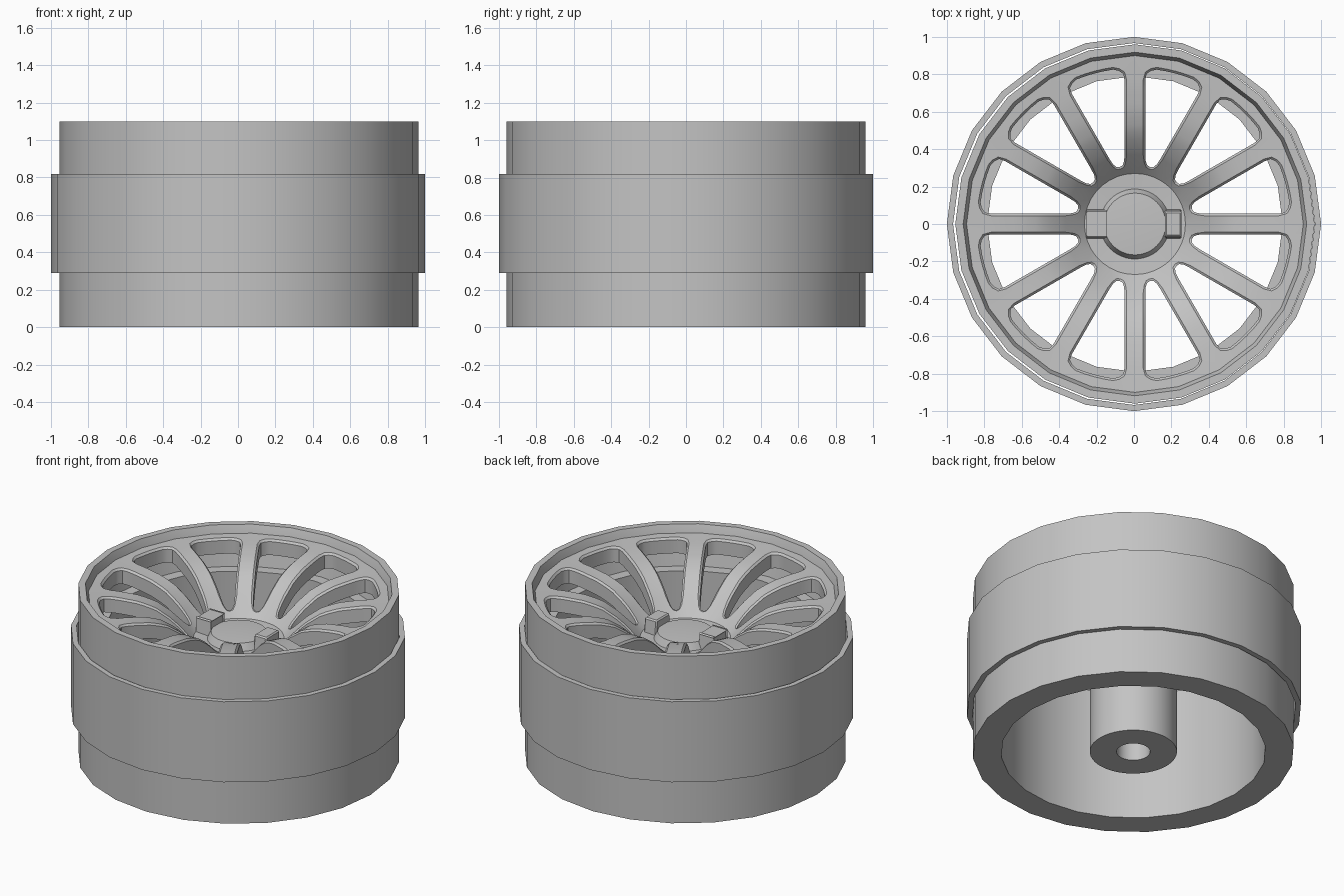
import bpy, bmesh
from math import sin, cos, pi, radians, hypot, atan2

if "Cube" in bpy.data.objects:
    bpy.data.objects.remove(bpy.data.objects["Cube"], do_unlink=True)

grey = bpy.data.materials.new("plain_grey")
grey.use_nodes = True
grey.diffuse_color = (0.55, 0.55, 0.55, 1)
grey.node_tree.nodes["Principled BSDF"].inputs["Base Color"].default_value = grey.diffuse_color
SHIFT = 0.005  # the wheel sits slightly off centre in the outer band


def finish(name, bm, x=0.0):
    bmesh.ops.remove_doubles(bm, verts=bm.verts, dist=0.0005)
    bmesh.ops.dissolve_degenerate(bm, edges=bm.edges, dist=0.0002)
    bmesh.ops.recalc_face_normals(bm, faces=bm.faces)
    mesh = bpy.data.meshes.new(name)
    bm.to_mesh(mesh)
    bm.free()
    mesh.materials.append(grey)
    ob = bpy.data.objects.new(name, mesh)
    bpy.context.collection.objects.link(ob)
    ob.location.x = x
    bpy.ops.object.select_all(action='DESELECT')
    ob.select_set(True)
    bpy.context.view_layer.objects.active = ob
    bpy.ops.object.shade_smooth_by_angle(angle=radians(32))
    return ob


def lathe(name, profile, sides, x=0.0, closed=True):
    """Revolve (radius, height) points around z."""
    bm = bmesh.new()
    rings = [[bm.verts.new((r * cos(2 * pi * i / sides), r * sin(2 * pi * i / sides), z))
              for i in range(sides)] for r, z in profile]
    pairs = list(zip(rings, rings[1:]))
    if closed:
        pairs.append((rings[-1], rings[0]))
    for a, b in pairs:
        for i in range(sides):
            j = (i + 1) % sides
            bm.faces.new((a[i], a[j], b[j], b[i]))
    return finish(name, bm, x)


# Outer band and rim barrel
lathe("outer_band", [(0.967, 0.29), (1, 0.29), (1, 0.82), (0.967, 0.82)], 24)
lathe("rim_barrel", [(0.79, 0), (0.96, 0), (0.96, 1.1), (0.918, 1.1), (0.9, 1.05),
                     (0.88, 0.95), (0.86, 0.85), (0.79, 0.85)], 24, SHIFT)

# Hub column with bore, face and centre boss
lathe("hub", [(0, 0.6), (0.1, 0.6), (0.1, 0), (0.26, 0), (0.26, 0.65), (0.272, 0.78),
              (0.187, 0.775), (0.165, 0.82), (0, 0.83)], 48, SHIFT, closed=False)

# Spoke face: one half spoke, mirrored and repeated
HEIGHT = [(0.27, 0.78), (0.33, 0.84), (0.4, 0.91), (0.5, 0.98), (0.6, 1.015),
          (0.72, 1.035), (0.83, 1.045), (0.92, 1.05)]


def height(r):
    for (r0, z0), (r1, z1) in zip(HEIGHT, HEIGHT[1:]):
        if r <= r1:
            return z0 + (z1 - z0) * (r - r0) / (r1 - r0)
    return HEIGHT[-1][1]


def polar(r, degrees):
    return r * cos(radians(degrees)), r * sin(radians(degrees))


# Pairs: point on the window edge, matching point on the spoke's middle, hub or ring
columns = [(polar(0.315, 15), polar(0.265, 15)), (polar(0.32, 12), polar(0.265, 8)),
           (polar(0.34, 9.8), polar(0.265, 0))]
columns += [((0.37 + 0.04 * i, 0.056), (0.37 + 0.04 * i, 0)) for i in range(11)]
columns += [((0.802, 0.062), polar(0.905, 0)), (polar(0.823, 6), polar(0.905, 5)),
            (polar(0.833, 8), polar(0.905, 8)), (polar(0.833, 11.5), polar(0.905, 11.5)),
            (polar(0.833, 15), polar(0.905, 15))]
THICK = 0.1
CHAMFER = 0.012


def section(window, middle):
    """Points from the top middle, over the chamfered edge, to the underside."""
    (wx, wy), (mx, my) = window, middle
    t = CHAMFER / hypot(mx - wx, my - wy)
    bx, by = wx + (mx - wx) * t, wy + (my - wy) * t
    zw, zm = height(hypot(wx, wy)), height(hypot(mx, my))
    return [(mx, my, zm), (bx, by, height(hypot(bx, by))), (wx, wy, zw - CHAMFER),
            (wx, wy, zw - THICK), (mx, my, zm - THICK)]


bm = bmesh.new()
sections = [section(w, m) for w, m in columns]
for k in range(12):
    for side in (1, -1):
        a = k * pi / 6
        grid = [[bm.verts.new((x * cos(a) - side * y * sin(a), x * sin(a) + side * y * cos(a), z))
                 for x, y, z in sec] for sec in sections]
        for p, q in zip(grid, grid[1:]):
            for i in range(4):
                bm.faces.new((p[i], q[i], q[i + 1], p[i + 1]))
finish("spoke_face", bm, SHIFT)

# Locking tabs on either side of the boss
for name, side in (("left_tab", 1), ("right_tab", -1)):
    bm = bmesh.new()
    bmesh.ops.create_cube(bm, size=1)
    for v in bm.verts:
        taper = 0.85 if v.co.z > 0 else 1
        v.co = (side * (0.205 + v.co.x * 0.09), v.co.y * 0.16 * taper, 0.81 + v.co.z * 0.12)
    bmesh.ops.bevel(bm, geom=bm.edges[:], offset=0.008, segments=1, affect='EDGES')
    finish(name, bm, SHIFT)
